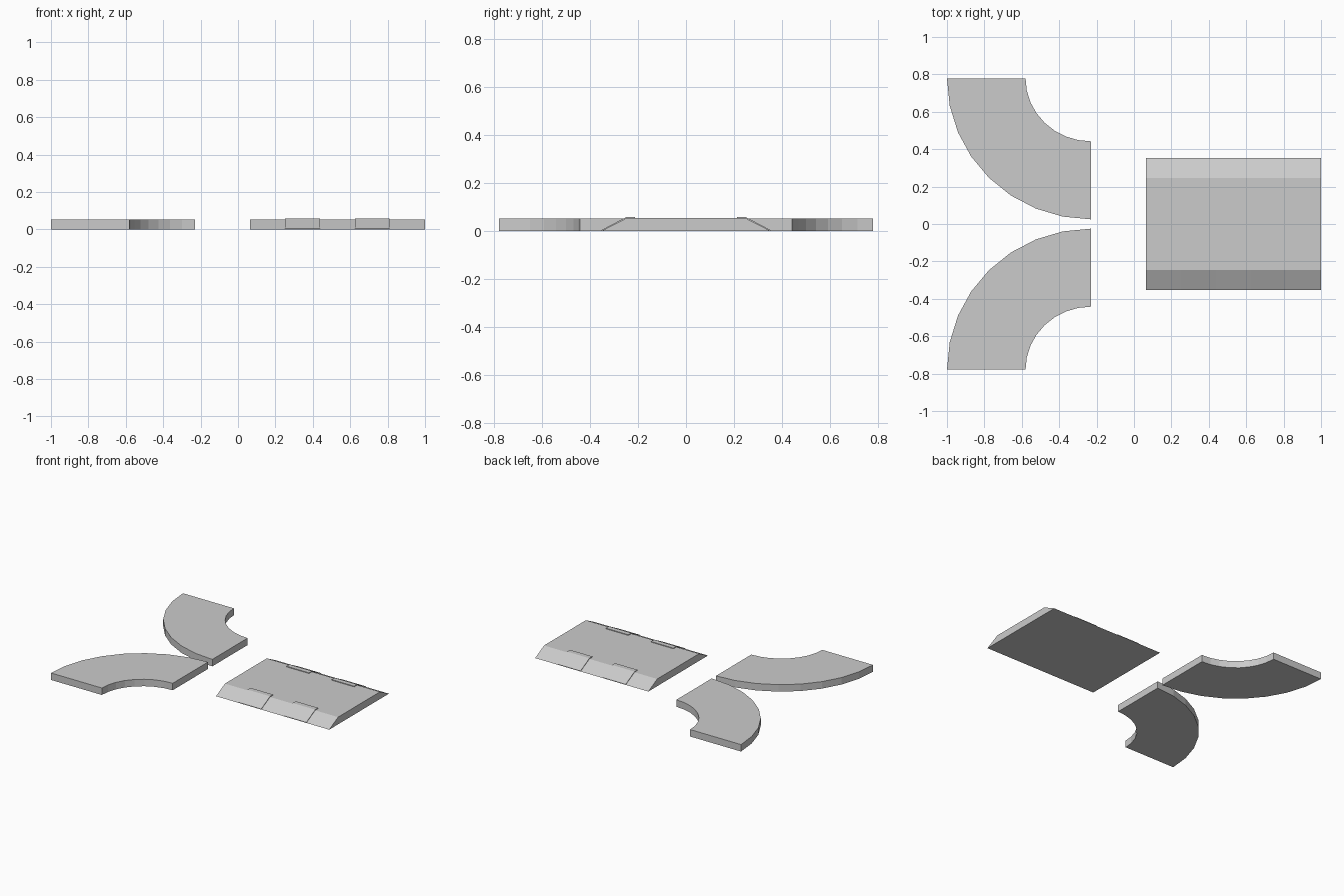
import bpy, bmesh, math

if "Cube" in bpy.data.objects:
    bpy.data.objects.remove(bpy.data.objects["Cube"])


def extrude_outline(name, pts, direction):
    """Make a solid by extruding a flat closed outline along a vector."""
    bm = bmesh.new()
    face = bm.faces.new([bm.verts.new(p) for p in pts])
    ext = bmesh.ops.extrude_face_region(bm, geom=[face])
    verts = [v for v in ext["geom"] if isinstance(v, bmesh.types.BMVert)]
    bmesh.ops.translate(bm, verts=verts, vec=direction)
    bmesh.ops.recalc_face_normals(bm, faces=bm.faces)
    mesh = bpy.data.meshes.new(name)
    bm.to_mesh(mesh)
    bm.free()
    obj = bpy.data.objects.new(name, mesh)
    bpy.context.collection.objects.link(obj)
    return obj


def quarter_arc(rx, ry, side, n):
    """Arc from the x axis end to the y axis end around the bend centre."""
    cx, cy = -0.23, 0.779
    angles = [math.pi / 2 * i / n for i in range(n + 1)]
    return [(cx - rx * math.cos(a), side * (cy - ry * math.sin(a)), 0)
            for a in angles]


# two curved quarter-turn slabs
for side, label in ((1, "back"), (-1, "front")):
    outline = (quarter_arc(0.77, 0.754, side, 8)
               + quarter_arc(0.35, 0.337, side, 8)[::-1])
    extrude_outline(f"curved_slab_{label}", outline, (0, 0, 0.052))

# straight slab with sloped long sides
X0, X1 = 0.065, 1.0
body = [(-0.352, 0), (0.352, 0), (0.247, 0.054), (-0.247, 0.054)]
extrude_outline("straight_slab", [(X0, y, z) for y, z in body], (X1 - X0, 0, 0))

# thin bent plates lying over the slopes
plate = [(0.352, 0.0), (0.352, 0.004), (0.247, 0.059), (0.212, 0.059),
         (0.212, 0.050), (0.247, 0.050), (0.344, 0.0)]
for side, label in ((1, "back"), (-1, "front")):
    for i, x in enumerate((0.252, 0.625)):
        extrude_outline(f"bent_plate_{label}_{i + 1}",
                        [(x, side * y, z) for y, z in plate], (0.186, 0, 0))
